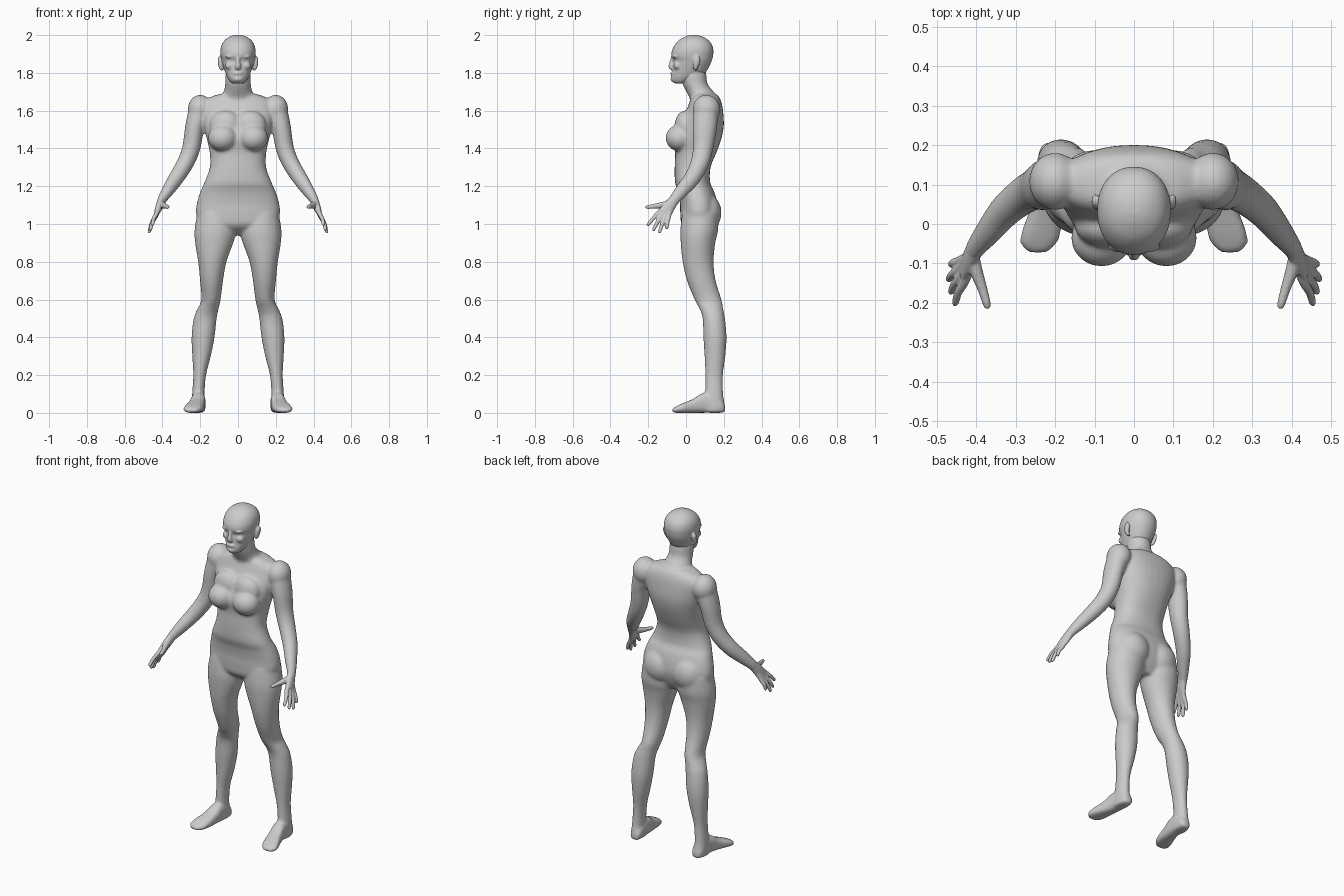
import bpy, bmesh, math
from mathutils import Vector, Matrix

grey = bpy.data.materials.new("plain grey")
grey.diffuse_color = (0.6, 0.6, 0.6, 1)


def refine(rows, n=4):
    """Catmull-Rom interpolation of a station list."""
    out = []
    for i in range(len(rows) - 1):
        p = [rows[max(0, min(len(rows) - 1, i + k))] for k in (-1, 0, 1, 2)]
        for j in range(n):
            t = j / n
            out.append([0.5 * (2 * b + (c - a) * t + (2 * a - 5 * b + 4 * c - d) * t * t
                               + (3 * b - a - 3 * c + d) * t ** 3) for a, b, c, d in zip(*p)])
    return out + [list(rows[-1])]


def loft(bm, rings, sides=(1,), power=2.0, seg=32):
    """Skin closed (centre, u, v) super-ellipse rings, repeated for each mirror side."""
    for s in sides:
        loops = []
        for c, u, v in rings:
            loop = []
            for k in range(seg):
                a = 2 * math.pi * k / seg
                co, si = math.cos(a), math.sin(a)
                p = c + u * math.copysign(abs(co) ** (2 / power), co) \
                    + v * math.copysign(abs(si) ** (2 / power), si)
                loop.append(bm.verts.new((p.x * s, p.y, p.z)))
            loops.append(loop)
        faces = [bm.faces.new(loops[0]), bm.faces.new(loops[-1][::-1])]
        for a, b in zip(loops, loops[1:]):
            for k in range(seg):
                m = (k + 1) % seg
                faces.append(bm.faces.new((a[k], b[k], b[m], a[m])))
        bmesh.ops.recalc_face_normals(bm, faces=faces)


def column(bm, rows, sides=(1,), power=2.0):
    """Rows: z, centre x, half width, front y, back y."""
    loft(bm, [(Vector((cx, (f + b) / 2, z)), Vector((rx, 0, 0)), Vector((0, (b - f) / 2, 0)))
              for z, cx, rx, f, b in refine(rows)], sides, power)


def tube(bm, rows, sides=(1, -1)):
    """Rows: x, y, z, radius across x, radius along y."""
    rows = refine(rows)
    pts = [Vector(r[:3]) for r in rows]
    rings = []
    for i, r in enumerate(rows):
        t = (pts[min(i + 1, len(pts) - 1)] - pts[max(i - 1, 0)]).normalized()
        u = (Vector((1, 0, 0)) - t * t.x).normalized()
        rings.append((pts[i], u * r[3], t.cross(u) * r[4]))
    loft(bm, rings, sides, seg=20)


def blob(bm, c, r, sides=(1, -1)):
    for s in sides:
        m = Matrix.Translation((c[0] * s, c[1], c[2])) @ Matrix.Diagonal((*r, 1))
        bmesh.ops.create_uvsphere(bm, u_segments=24, v_segments=16, radius=1, matrix=m)


def fuse(name, bm, voxel, iters):
    """Melt overlapping volumes into one smooth skin."""
    me = bpy.data.meshes.new(name)
    bm.to_mesh(me)
    bm.free()
    ob = bpy.data.objects.new(name, me)
    bpy.context.collection.objects.link(ob)
    mod = ob.modifiers.new("fuse", 'REMESH')
    mod.mode = 'VOXEL'
    mod.voxel_size = voxel
    mod.use_smooth_shade = True
    sm = ob.modifiers.new("soften", 'SMOOTH')
    sm.factor, sm.iterations = 0.5, iters
    dg = bpy.context.evaluated_depsgraph_get()
    new = bpy.data.meshes.new_from_object(ob.evaluated_get(dg))
    ob.modifiers.clear()
    ob.data = new
    new.materials.clear()
    new.materials.append(grey)
    for p in new.polygons:
        p.use_smooth = True
        p.material_index = 0


both = (1, -1)
body = bmesh.new()
# torso
column(body, [(.94, 0, .10, .04, .12), (.99, 0, .19, -.02, .15), (1.05, 0, .222, -.03, .168),
              (1.11, 0, .218, -.032, .165), (1.17, 0, .2, -.042, .15), (1.22, 0, .178, -.058, .128),
              (1.3, 0, .149, -.06, .13), (1.38, 0, .150, -.058, .162), (1.45, 0, .165, -.068, .187),
              (1.52, 0, .182, -.045, .2), (1.6, 0, .195, .0, .196), (1.65, 0, .18, .02, .186),
              (1.68, 0, .125, .03, .17), (1.69, 0, .08, .04, .15)], power=2.3)
# neck
column(body, [(1.6, 0, .11, .04, .17), (1.67, 0, .095, .018, .165), (1.7, 0, .076, .002, .147),
              (1.74, 0, .068, -.018, .115), (1.79, 0, .066, -.03, .108), (1.83, 0, .06, -.02, .10)])
# chest and seat
blob(body, (.082, -.035, 1.455), (.078, .073, .07))
blob(body, (.065, -.005, 1.52), (.085, .055, .08))
blob(body, (.095, .1, 1.06), (.1, .088, .105))
# legs
column(body, [(1.06, .12, .095, -.02, .17), (.97, .12, .11, -.03, .17), (.9, .126, .101, -.028, .155),
              (.8, .136, .075, -.018, .146), (.7, .14, .061, .005, .157), (.6, .143, .051, .045, .188),
              (.55, .159, .056, .072, .197), (.5, .174, .061, .088, .206), (.4, .185, .061, .092, .215),
              (.3, .193, .049, .098, .208), (.2, .203, .034, .102, .196), (.1, .21, .033, .1, .197),
              (.04, .21, .036, .09, .206), (.004, .21, .034, .085, .206)], both)
# feet: rows are y, centre x, half width, height
feet = refine([(.207, .206, .02, .04), (.18, .207, .035, .075), (.1, .21, .038, .108),
               (.04, .22, .043, .075), (-.02, .235, .05, .05), (-.05, .242, .046, .036),
               (-.072, .243, .025, .024)])
loft(body, [(Vector((cx, y, h / 2)), Vector((w, 0, 0)), Vector((0, 0, h / 2)))
            for y, cx, w, h in feet], both, 2.8)
# arms
blob(body, (.2, .108, 1.607), (.066, .073, .077))
tube(body, [(.195, .108, 1.63, .06, .065), (.215, .103, 1.56, .056, .066), (.231, .098, 1.5, .051, .064),
            (.248, .09, 1.4, .048, .054), (.28, .072, 1.32, .045, .049), (.326, .034, 1.245, .041, .044),
            (.366, -.015, 1.185, .034, .038), (.4, -.058, 1.133, .025, .030),
            (.413, -.078, 1.105, .018, .029)])
fuse("body", body, .008, 8)

# hands: each finger runs from the wrist over its knuckle to the tip
hands = bmesh.new()
tube(hands, [(.392, -.048, 1.145, .022, .027), (.405, -.067, 1.122, .022, .028),
             (.42, -.095, 1.085, .018, .034), (.433, -.113, 1.055, .012, .036)])
for knuckle, tip in [((.428, -.142, 1.062), (.455, -.205, .992)), ((.434, -.127, 1.05), (.466, -.175, .965)),
                     ((.438, -.11, 1.04), (.472, -.142, .953)), ((.438, -.092, 1.038), (.466, -.103, .975))]:
    k, t = Vector(knuckle), Vector(tip)
    w = Vector((.41, -.08, 1.105))
    m = k.lerp(t, .5) + Vector((.004, 0, .002))
    tube(hands, [(*w, .016, .016), (*k, .0125, .0125), (*m, .0105, .0105),
                 (*k.lerp(t, .9), .009, .009), (*t, .005, .005)])
# thumb
tube(hands, [(.41, -.08, 1.11, .018, .018), (.398, -.125, 1.1, .016, .017), (.384, -.165, 1.094, .0125, .013),
             (.373, -.203, 1.09, .010, .010), (.371, -.215, 1.088, .005, .005)])
fuse("hands", hands, .004, 3)

# head
head = bmesh.new()
column(head, [(1.745, 0, .03, -.062, .0), (1.757, 0, .043, -.074, .03), (1.78, 0, .058, -.078, .085),
              (1.81, 0, .07, -.072, .11), (1.84, 0, .08, -.07, .126), (1.865, 0, .087, -.067, .137),
              (1.89, 0, .092, -.078, .143), (1.92, 0, .093, -.074, .145), (1.95, 0, .086, -.058, .137),
              (1.975, 0, .069, -.035, .117), (1.993, 0, .042, -.003, .086),
              (2.001, 0, .016, .025, .056)], power=2.15)
# nose, lips, chin, cheeks and brow
tube(head, [(0, -.068, 1.885, .010, .010), (0, -.076, 1.86, .011, .011), (0, -.08, 1.835, .015, .013),
            (0, -.074, 1.82, .014, .009)], (1,))
blob(head, (0, -.072, 1.797), (.026, .011, .010), (1,))
blob(head, (0, -.066, 1.768), (.027, .016, .016), (1,))
blob(head, (.042, -.045, 1.838), (.026, .021, .022))
blob(head, (.036, -.058, 1.886), (.03, .014, .009))
# ears
tube(head, [(.082, .055, 1.815, .008, .008), (.092, .05, 1.83, .010, .014),
            (.097, .055, 1.855, .010, .019), (.098, .058, 1.875, .009, .017),
            (.094, .055, 1.888, .006, .008)])
fuse("head", head, .005, 4)
